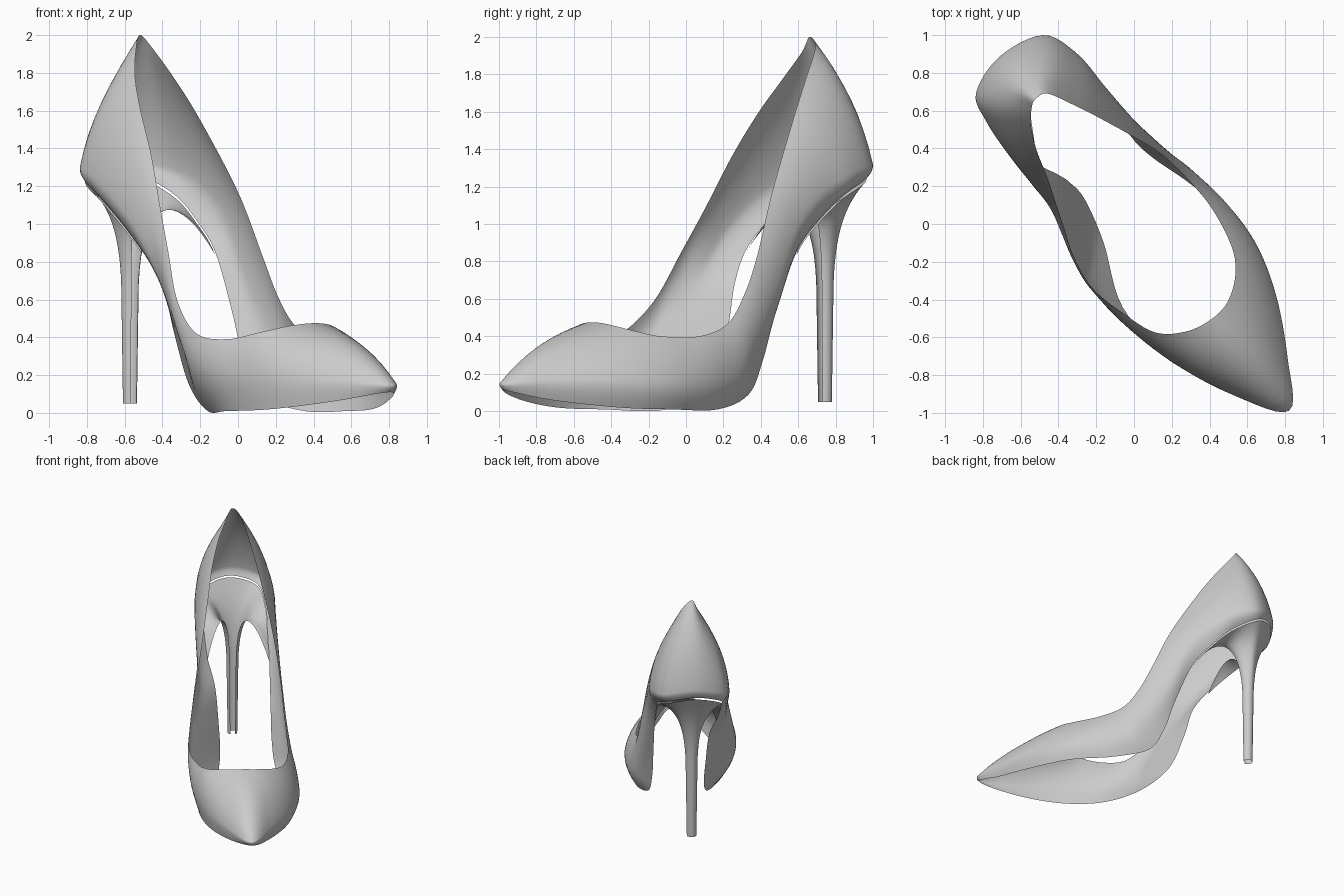
import bpy, math
from mathutils import Vector as V

if "Cube" in bpy.data.objects:
    bpy.data.objects.remove(bpy.data.objects["Cube"])

N = 6  # spline steps between stations

# Rails of the upper: top line, widest line, bottom edge (heel back -> outer side -> toe)
top_out = [(-.52,.66,2.0),(-.46,.69,1.94),(-.33,.635,1.76),(-.2,.57,1.55),(0,.46,1.17),(.13,.38,.83),
           (.21,.31,.62),(.3,.22,.465),(.42,.07,.40),(.52,-.13,.40),(.535,-.28,.43),(.49,-.42,.465),(.4,-.51,.475)]
mid_out = [(-.71,.885,1.37),(-.48,.998,1.32),(-.3,.9,1.28),(-.16,.735,1.18),(-.04,.595,.98),(.06,.49,.65),
           (.18,.38,.36),(.3,.29,.2),(.48,.12,.17),(.64,-.1,.16),(.745,-.37,.17),(.807,-.7,.17),(.818,-.985,.15)]
low_out = [(-.70,.87,1.30),(-.5,.965,1.25),(-.33,.84,1.15),(-.22,.71,1.02),(-.12,.59,.85),(-.03,.48,.53),
           (.03,.41,.27),(.12,.335,.09),(.35,.17,.01),(.58,-.08,.01),(.71,-.36,.02),(.79,-.72,.06),(.805,-.97,.11)]
# Inner side, toe -> heel back
top_in = [(.27,-.57,.46),(.11,-.573,.425),(-.06,-.47,.39),(-.22,-.34,.42),(-.32,-.17,.59),(-.37,-.02,.86),
          (-.41,.1,1.08),(-.46,.25,1.37),(-.515,.39,1.6),(-.545,.52,1.78),(-.54,.62,1.92)]
mid_in = [(.52,-.9,.17),(.2,-.73,.17),(-.08,-.505,.2),(-.24,-.31,.25),(-.305,-.19,.38),(-.36,-.06,.55),
          (-.43,.08,.75),(-.54,.21,.97),(-.67,.375,1.15),(-.78,.54,1.26),(-.835,.69,1.31)]
low_in = [(.5,-.88,.06),(.18,-.69,.02),(-.06,-.44,.01),(-.16,-.1,.01),(-.26,.13,.15),(-.34,.22,.43),
          (-.4,.26,.68),(-.51,.32,.86),(-.62,.43,1.01),(-.73,.57,1.14),(-.81,.7,1.24)]


def ring(points):
    """Closed Catmull-Rom curve through the points."""
    p = [V(q) for q in points]
    out = []
    for i in range(len(p)):
        a, b, c, d = (p[(i + k) % len(p)] for k in (-1, 0, 1, 2))
        for s in range(N):
            t = s / N
            q = .5 * (2*b + (c - a)*t + (2*a - 5*b + 4*c - d)*t*t + (3*b - a - 3*c + d)*t**3)
            q.z = max(q.z, 0)
            out.append(q)
    return out


def bezier(pts, n):
    """Points on a Bezier curve of any degree."""
    res = []
    d = len(pts) - 1
    for i in range(n + 1):
        t = i / n
        res.append(sum((math.comb(d, k) * t**k * (1 - t)**(d - k) * p for k, p in enumerate(pts)), V((0, 0, 0))))
    return res


def loft(name, strips, closed):
    """Skin a list of equally long point strips."""
    m, n = len(strips[0]), len(strips)
    verts = [p for s in strips for p in s]
    faces = []
    for i in range(n if closed else n - 1):
        k = (i + 1) % n
        faces += [(i*m + j, i*m + j + 1, k*m + j + 1, k*m + j) for j in range(m - 1)]
    me = bpy.data.meshes.new(name)
    me.from_pydata(verts, [], faces)
    me.polygons.foreach_set("use_smooth", [True] * len(faces))
    ob = bpy.data.objects.new(name, me)
    bpy.context.collection.objects.link(ob)
    return ob


top, mid, low = ring(top_out + top_in), ring(mid_out + mid_in), ring(low_out + low_in)

# Shoe upper: each strip bulges outward, then tucks in to the bottom edge
strips = []
for i in range(len(mid)):
    t, b, d = top[i], mid[i], low[i]
    along = mid[(i + 1) % len(mid)] - mid[i - 1]
    nrm = along.cross(b - t).normalized()
    c = (t + b) / 2 + nrm * (b - t).length * .13
    c2 = b + (b - c).normalized() * (d - b).length * .4
    strips.append(bezier([t, c, b], 8) + bezier([b, c2, d], 5)[1:])
loft("shoe_upper", strips, True)

# Heel: open sheet from the seat edge flowing down to a C-section stem
fwd, side = V((.63, -.776, 0)), V((.776, .63, 0))
base = V((-.572, .742, 0))
strips = []
W = 4 * N
for j in range(-W, W + 1):
    p = low[j] + V((0, 0, -.015))
    f = abs(j / W)
    a = j / W * math.radians(150)
    rad = -math.cos(a) * fwd + math.sin(a) * side
    foot = base + rad * .037 + V((0, 0, .05))
    neck = base + rad * .045 + V((0, 0, .6))
    c1 = p.lerp(neck, .5)
    c1.z = 1.12 + .08 * f**2
    c2 = neck.copy()
    c2.z = 1.0 + .17 * f**2
    strips.append(bezier([p, c1, c2, neck], 18) + bezier([neck, foot], 5)[1:])
loft("heel", strips, False)
